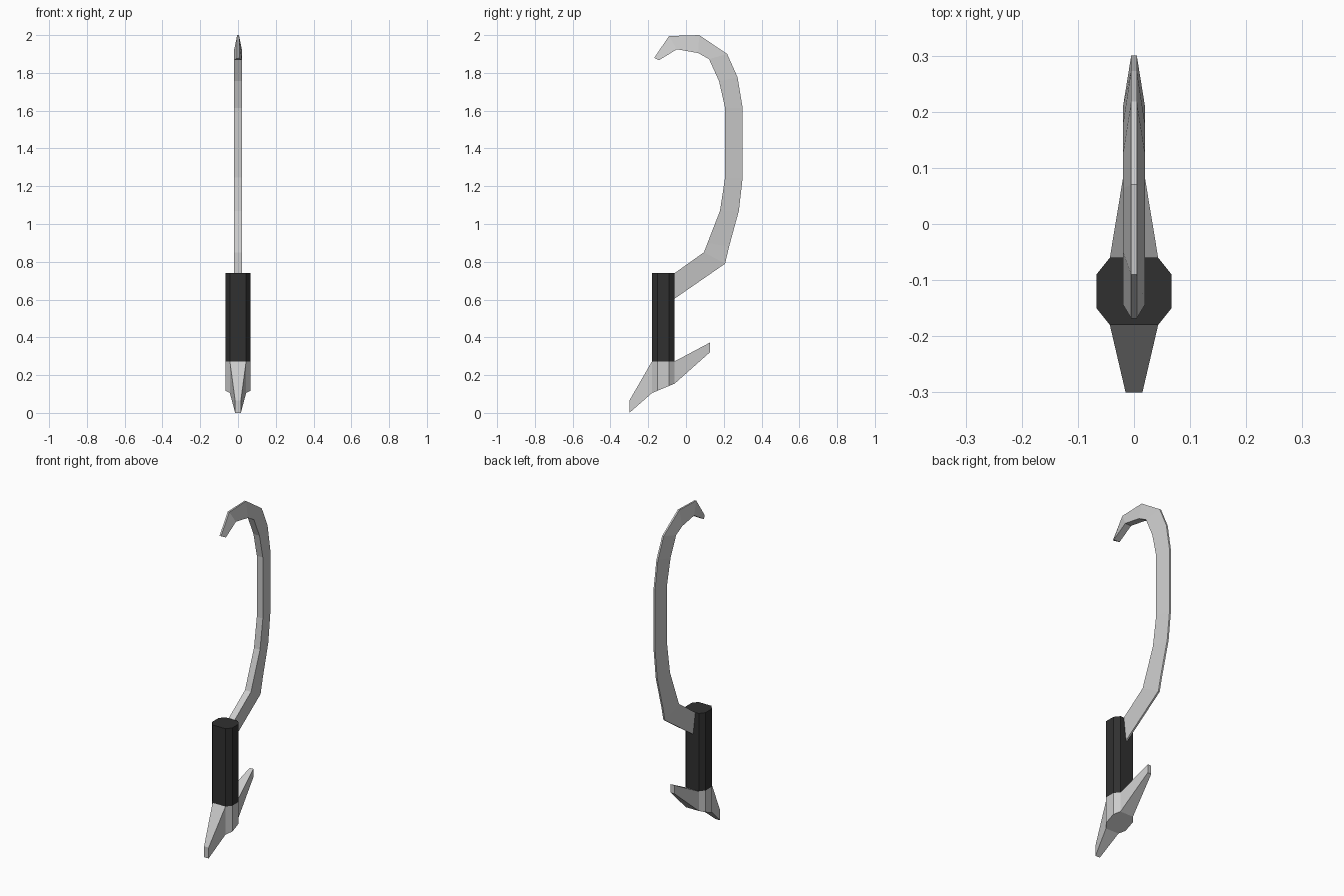
import bpy, bmesh

if "Cube" in bpy.data.objects:
    bpy.data.objects.remove(bpy.data.objects["Cube"])


def loft(name, rings, color):
    """Skin a list of equal-length closed rings, capping both ends."""
    bm = bmesh.new()
    loops = [[bm.verts.new(p) for p in ring] for ring in rings]
    n = len(loops[0])
    for a, b in zip(loops, loops[1:]):
        for i in range(n):
            j = (i + 1) % n
            bm.faces.new((a[i], a[j], b[j], b[i]))
    bm.faces.new(loops[0])
    bm.faces.new(loops[-1])
    bmesh.ops.recalc_face_normals(bm, faces=bm.faces[:])
    mesh = bpy.data.meshes.new(name)
    bm.to_mesh(mesh)
    bm.free()
    obj = bpy.data.objects.new(name, mesh)
    bpy.context.collection.objects.link(obj)
    if color:
        mat = bpy.data.materials.new(name + "_material")
        mat.diffuse_color = color
        mat.use_nodes = True
        mat.node_tree.nodes["Principled BSDF"].inputs["Base Color"].default_value = mat.diffuse_color
        mesh.materials.append(mat)
    return obj


def rect(y, half_width, low, high):
    w = half_width
    return [(-w, y, low), (w, y, low), (w, y, high), (-w, y, high)]


octagon = [(0.043, -0.18), (0.067, -0.15), (0.067, -0.09), (0.043, -0.06),
           (-0.043, -0.06), (-0.067, -0.09), (-0.067, -0.15), (-0.043, -0.18)]
BLACK = (0.03, 0.03, 0.03, 1)

# Eight-sided grip
loft("grip", [[(x, y, z) for x, y in octagon] for z in (0.273, 0.74)], BLACK)

# Pommel continues the grip down to a slanted underside
loft("pommel", [[(x, y, 0.105 + (y + 0.18) * 0.417) for x, y in octagon],
                [(x, y, 0.273) for x, y in octagon]], None)

# Spikes in front of and behind the pommel
loft("front_spike", [rect(-0.18, 0.043, 0.105, 0.273),
                     rect(-0.30, 0.015, 0.0, 0.065)], None)
loft("rear_spike", [rect(-0.06, 0.043, 0.155, 0.273),
                    rect(0.128, 0.012, 0.322, 0.373)], None)

# Hooked blade: wide inner edge, narrow outer edge, as (y, z) stations
outer = [(-0.06, 0.605), (0.207, 0.79), (0.228, 0.88), (0.28, 1.07),
         (0.30, 1.247), (0.30, 1.613), (0.273, 1.777), (0.218, 1.90),
         (0.07, 2.0), (-0.09, 1.995), (-0.168, 1.88)]
inner = [(-0.06, 0.74), (0.095, 0.85), (0.114, 0.90), (0.18, 1.07),
         (0.207, 1.247), (0.207, 1.613), (0.175, 1.756), (0.122, 1.873),
         (0.064, 1.905), (-0.048, 1.925), (-0.143, 1.867)]
loft("hooked_blade", [[(-0.005, *o), (0.005, *o), (0.02, *i), (-0.02, *i)]
                      for o, i in zip(outer, inner)], None)
